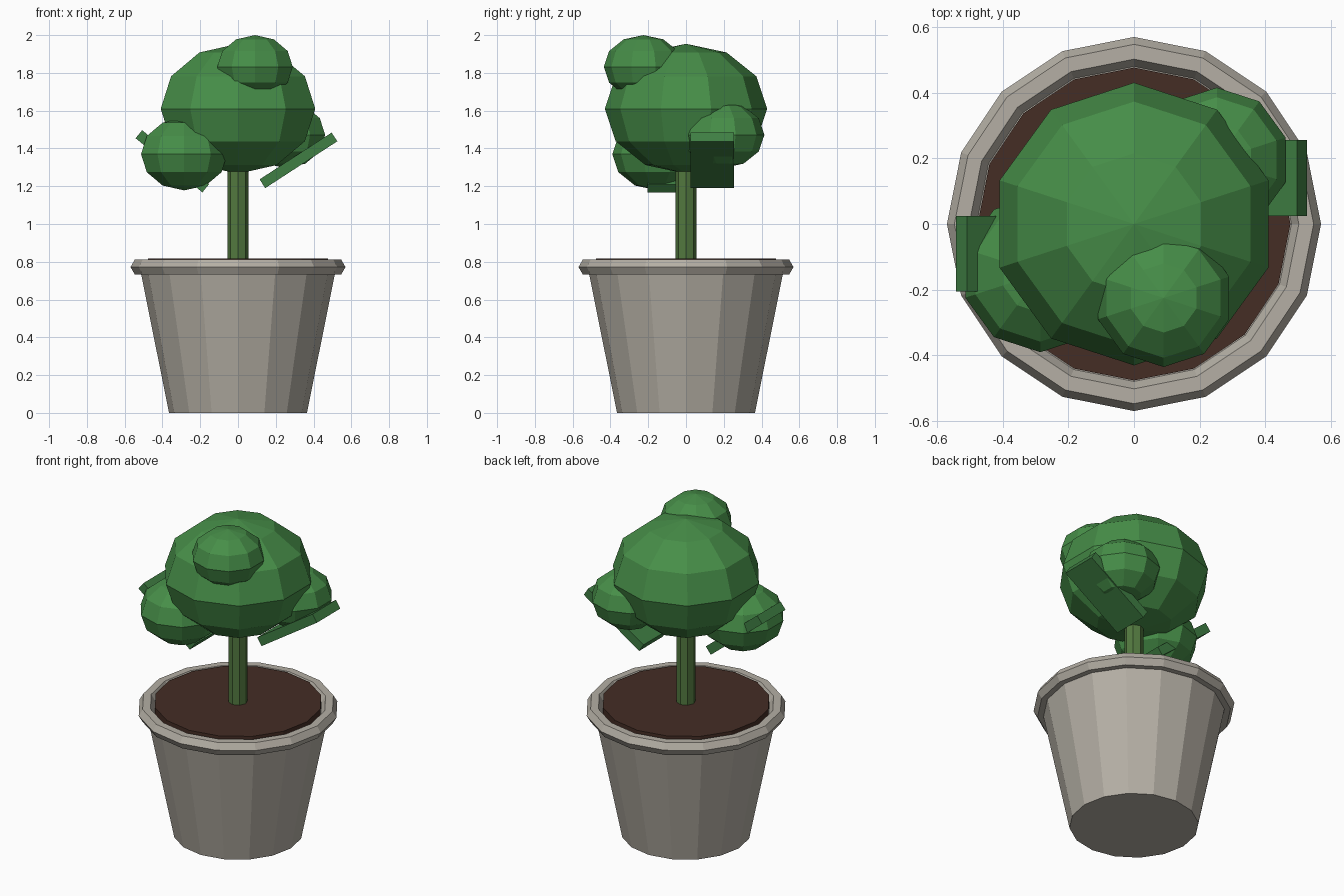
import bpy
import bmesh
import math
from mathutils import Matrix

cube = bpy.data.objects.get("Cube")
if cube:
    bpy.data.objects.remove(cube, do_unlink=True)


def material(name, rgb):
    mat = bpy.data.materials.new(name)
    mat.use_nodes = True
    mat.diffuse_color = (*rgb, 1)
    mat.node_tree.nodes["Principled BSDF"].inputs["Base Color"].default_value = (*rgb, 1)
    return mat


stone = material("pale stone", (0.46, 0.43, 0.375))
earth = material("dark earth", (0.058, 0.026, 0.018))
bark = material("green bark", (0.085, 0.19, 0.05))
foliage = material("leaf green", (0.062, 0.27, 0.065))
dark_foliage = material("deep leaf green", (0.05, 0.21, 0.056))


def finish(name, bm, mat, location=(0, 0, 0)):
    bmesh.ops.recalc_face_normals(bm, faces=bm.faces)
    mesh = bpy.data.meshes.new(name)
    bm.to_mesh(mesh)
    bm.free()
    mesh.materials.append(mat)
    obj = bpy.data.objects.new(name, mesh)
    obj.location = location
    bpy.context.collection.objects.link(obj)
    return obj


def frustum(name, sides, r_bottom, r_top, z_bottom, z_top, mat):
    bm = bmesh.new()
    bmesh.ops.create_cone(bm, cap_ends=True, segments=sides, radius1=r_bottom,
                          radius2=r_top, depth=z_top - z_bottom)
    return finish(name, bm, mat, (0, 0, (z_bottom + z_top) / 2))


def ring(name, major, minor, sides, section, z, mat):
    bm = bmesh.new()
    loops = []
    for i in range(sides):
        a = math.tau * i / sides
        loop = []
        for j in range(section):
            b = math.tau * j / section
            r = major + minor * math.cos(b)
            loop.append(bm.verts.new((r * math.cos(a), r * math.sin(a), minor * math.sin(b))))
        loops.append(loop)
    for i in range(sides):
        here, there = loops[i], loops[(i + 1) % sides]
        for j in range(section):
            k = (j + 1) % section
            bm.faces.new((here[j], there[j], there[k], here[k]))
    return finish(name, bm, mat, (0, 0, z))


def leaf_ball(name, location, radius):
    # Faceted ball, slightly squashed
    bm = bmesh.new()
    bmesh.ops.create_uvsphere(bm, u_segments=10, v_segments=6, radius=radius,
                              matrix=Matrix.Diagonal((1, 1, 0.8, 1)))
    return finish(name, bm, foliage, location)


def leaf_plate(name, location, tilt):
    # Flat slab tilted about the y axis
    bm = bmesh.new()
    bmesh.ops.create_cube(bm, size=1, matrix=Matrix.Diagonal((0.455, 0.23, 0.055, 1)))
    obj = finish(name, bm, dark_foliage, location)
    obj.rotation_euler.y = math.radians(tilt)
    return obj


# Pot, rim and soil
frustum("pot", 16, 0.365, 0.52, 0, 0.77, stone)
ring("pot_rim", 0.524, 0.045, 16, 6, 0.772, stone)
frustum("soil", 16, 0.476, 0.476, 0.76, 0.818, earth)

# Stem
frustum("trunk", 8, 0.055, 0.055, 0.78, 1.4, bark)

# Crown and side clumps
leaf_ball("crown", (0, 0, 1.61), 0.43)
leaf_ball("top_clump", (0.09, -0.225, 1.832), 0.21)
leaf_ball("right_clump", (-0.285, -0.15, 1.37), 0.24)
leaf_ball("left_clump", (0.252, 0.195, 1.472), 0.22)

# Sloping leaves
leaf_plate("left_leaf", (0.32, 0.14, 1.337), -33)
leaf_plate("right_leaf", (-0.348, -0.09, 1.332), 39)
